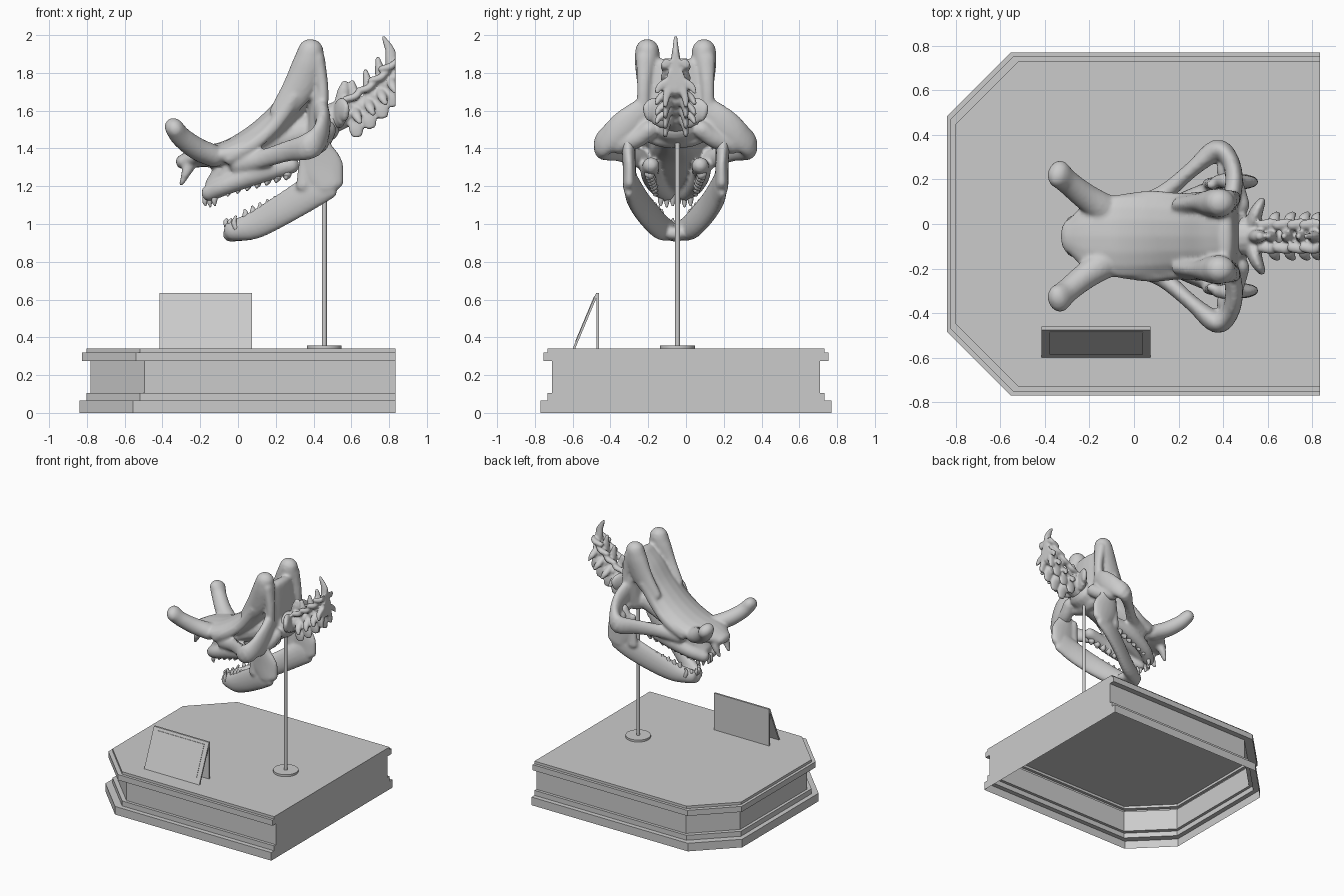
import bpy, bmesh, math
from mathutils import Vector

MID = -0.055      # skull centre line
CUT = 0.835       # flat end of plinth and neck
X, Y, Z = Vector((1, 0, 0)), Vector((0, 1, 0)), Vector((0, 0, 1))

grey = bpy.data.materials.new("plaster grey")
grey.diffuse_color = (0.6, 0.6, 0.6, 1)


def finish(name, bm, smooth=False, voxel=0, relax=4):
    bmesh.ops.recalc_face_normals(bm, faces=bm.faces[:])
    me = bpy.data.meshes.new(name)
    bm.to_mesh(me)
    bm.free()
    ob = bpy.data.objects.new(name, me)
    bpy.context.collection.objects.link(ob)
    me.materials.append(grey)
    if smooth or voxel:
        me.polygons.foreach_set("use_smooth", [True] * len(me.polygons))
    if voxel:
        r = ob.modifiers.new("fuse", 'REMESH')
        r.mode, r.voxel_size, r.use_smooth_shade = 'VOXEL', voxel, True
        s = ob.modifiers.new("relax", 'SMOOTH')
        s.factor, s.iterations = 0.5, relax
    return ob


def spline(pts, n=4):
    # smooth curve through tuples of any length
    P = [Vector(p) for p in pts]
    P = [2 * P[0] - P[1]] + P + [2 * P[-1] - P[-2]]
    out = []
    for i in range(1, len(P) - 2):
        a, b, c, d = P[i - 1:i + 3]
        for k in range(n):
            t = k / n
            out.append(0.5 * (2 * b + (c - a) * t + (2 * a - 5 * b + 4 * c - d) * t * t
                              + (3 * b - a - 3 * c + d) * t ** 3))
    return out + [P[-2]]


def loft(bm, pts, ref=Y, side=1, seg=16):
    # tube through (x, y, z, half size along ref, other half size), rounded ends
    S = spline(pts)
    C = [Vector((p[0], side * p[1], p[2])) for p in S]
    R = [(max(p[3], 0.004), max(p[4], 0.004)) for p in S]
    T = [(C[min(i + 1, len(C) - 1)] - C[max(i - 1, 0)]).normalized() for i in range(len(C))]
    rows = list(zip(C, T, R))

    def cap(c, t, r, sgn):
        m = min(r)
        return [(c + t * sgn * m * math.sin(u), t, (r[0] * math.cos(u), r[1] * math.cos(u)))
                for u in (0.5, 0.95, 1.3)]
    rows = cap(*rows[0], -1)[::-1] + rows + cap(*rows[-1], 1)
    rings = []
    for c, t, (a, b) in rows:
        s = (ref - t * ref.dot(t)).normalized()
        n = t.cross(s)
        rings.append([bm.verts.new(c + s * a * math.cos(q) + n * b * math.sin(q))
                      for q in (2 * math.pi * k / seg for k in range(seg))])
    for p, q in zip(rings, rings[1:]):
        for k in range(seg):
            bm.faces.new((p[k], p[k - 1], q[k - 1], q[k]))
    bm.faces.new(rings[0])
    bm.faces.new(rings[-1][::-1])


def both(bm, pts, ref=Y):
    for side in (1, -1):
        loft(bm, pts, ref, side)


def place(bm):
    bmesh.ops.translate(bm, verts=bm.verts[:], vec=(0, MID, 0))


# plinth: moulded shell with two cut corners, open underneath
bm = bmesh.new()
rings = []
for d, z in ((0, 0), (0, .065), (.037, .065), (.037, .105), (.06, .105), (.06, .275),
             (.015, .275), (.015, .32), (.037, .32), (.037, .34)):
    half = [(CUT, .77 - d), (-.555 + d, .77 - d), (-.84 + d, .485 - d)]
    ring = half + [(x, -y) for x, y in reversed(half)]
    rings.append([bm.verts.new((x, y, z)) for x, y in ring])
for p, q in zip(rings, rings[1:]):
    for k in range(6):
        bm.faces.new((p[k - 1], p[k], q[k], q[k - 1]))
bm.faces.new(rings[-1])
finish("plinth", bm)


# label stand: leaning panel, raised plate and upright back
def slab(name, x0, x1, foot, top, thick):
    bm = bmesh.new()
    quad = [(foot[0], foot[1]), (top[0], top[1]), (top[0] + thick, top[1]), (foot[0] + thick, foot[1])]
    f = bm.faces.new([bm.verts.new((x0, y, z)) for y, z in quad])
    g = bmesh.ops.extrude_face_region(bm, geom=[f])["geom"]
    bmesh.ops.translate(bm, vec=(x1 - x0, 0, 0), verts=[v for v in g if isinstance(v, bmesh.types.BMVert)])
    finish(name, bm)


slab("label_panel", -.415, .075, (-.60, .34), (-.476, .635), .013)
slab("label_plate", -.38, .04, (-.587, .378), (-.488, .615), .008)
slab("label_back", -.415, .075, (-.473, .34), (-.473, .635), .012)

# support pole and foot disc
for name, r, z0, z1 in (("support_pole", .013, .34, 1.56), ("pole_foot", .092, .34, .356)):
    bm = bmesh.new()
    bmesh.ops.create_cone(bm, cap_ends=True, segments=32, radius1=r, radius2=r, depth=z1 - z0)
    bmesh.ops.translate(bm, verts=bm.verts[:], vec=(.457, -.045, (z0 + z1) / 2))
    finish(name, bm, True)
    ob = bpy.context.collection.objects[name]
    bpy.context.view_layer.objects.active = ob
    ob.select_set(True)
    bpy.ops.object.shade_smooth_by_angle()
    ob.select_set(False)

# skull
bm = bmesh.new()
# face and roof
loft(bm, [(-.29, 0, 1.33, .08, .04), (-.2, 0, 1.355, .16, .055), (-.05, 0, 1.375, .19, .07),
          (.12, 0, 1.46, .185, .085), (.26, 0, 1.60, .175, .08), (.35, 0, 1.74, .17, .07), (.40, 0, 1.83, .14, .045)])
# skull base and snout
loft(bm, [(.46, 0, 1.51, .12, .08), (.3, 0, 1.47, .11, .1), (.12, 0, 1.40, .14, .09),
          (-.03, 0, 1.30, .13, .08), (-.13, 0, 1.21, .08, .045)])
# occiput plate and condyles
loft(bm, [(.41, 0, 1.46, .17, .06), (.42, 0, 1.56, .2, .055), (.42, 0, 1.7, .19, .045), (.41, 0, 1.84, .16, .04)])
both(bm, [(.45, .05, 1.55, .045, .05), (.51, .05, 1.55, .04, .045)])
# rear crests
both(bm, [(.22, .14, 1.58, .04, .06), (.32, .15, 1.72, .05, .085), (.37, .15, 1.84, .065, .085),
          (.385, .15, 1.915, .065, .07)])
both(bm, [(.44, .17, 1.5, .04, .03), (.45, .17, 1.7, .035, .03), (.425, .16, 1.88, .05, .035)])
# brow ridges
both(bm, [(-.05, .16, 1.35, .03, .04), (.08, .18, 1.42, .025, .035), (.2, .17, 1.53, .025, .035),
          (.3, .17, 1.68, .03, .04)])
# nose horns and nasal points
both(bm, [(-.13, .12, 1.36, .07, .06), (-.22, .18, 1.40, .06, .06), (-.3, .245, 1.46, .055, .055),
          (-.338, .28, 1.51, .065, .05)])
both(bm, [(-.25, .06, 1.33, .035, .04), (-.275, .065, 1.27, .03, .025), (-.3, .06, 1.21, .015, .012)])
# cheek arches
both(bm, [(.0, .13, 1.32, .06, .05), (.13, .19, 1.345, .05, .04), (.26, .3, 1.385, .055, .035),
          (.37, .385, 1.41, .07, .05), (.43, .345, 1.46, .07, .04), (.45, .26, 1.53, .08, .04),
          (.44, .17, 1.6, .07, .04)], Z)
both(bm, [(.42, .3, 1.42, .05, .05), (.45, .21, 1.45, .05, .05), (.47, .14, 1.5, .05, .05)], Z)
# upper jaw rails
both(bm, [(.28, .13, 1.31, .045, .045), (.1, .135, 1.27, .05, .06), (-.06, .1, 1.205, .05, .05),
          (-.15, .05, 1.165, .045, .045)])
place(bm)
finish("skull", bm, voxel=.011)

# lower jaw
bm = bmesh.new()
both(bm, [(-.03, .035, .965, .055, .045), (.09, .09, .995, .075, .045), (.25, .17, 1.085, .085, .04),
          (.38, .22, 1.165, .09, .04), (.47, .24, 1.22, .09, .035)], Z)
both(bm, [(.48, .245, 1.2, .085, .035), (.45, .245, 1.3, .11, .035), (.425, .25, 1.4, .08, .035),
          (.43, .25, 1.47, .05, .04)], X)
both(bm, [(.35, .235, 1.2, .045, .03), (.355, .235, 1.32, .035, .025), (.35, .23, 1.42, .025, .02)], X)
loft(bm, [(-.04, 0, .945, .05, .04), (.07, 0, .95, .07, .035)])
place(bm)
finish("lower_jaw", bm, voxel=.011)

# teeth: cheek rows, then canines and incisors
bm = bmesh.new()
for i in range(7):
    t = i / 6
    s = .017 + .009 * t
    x, y, z = -.05 + .31 * t, .1 + .035 * t, 1.165 + .09 * t
    both(bm, [(x, y, z + .03, s, s), (x - .003, y + .005, z, s, s * .9), (x - .005, y + .01, z - .012, s * .6, s * .4)])
    x, y, z = .04 + .24 * t, .075 + .105 * t, 1.055 + .1 * t
    both(bm, [(x, y, z - .03, s, s), (x, y, z, s * .8, s * .9), (x - .004, y, z + .018, s * .5, s * .4)])
for k in range(3):
    y = .015 + .032 * k
    both(bm, [(-.17 + .025 * k, y, 1.16, .016, .016), (-.175 + .025 * k, y, 1.12, .014, .014),
              (-.172 + .025 * k, y, 1.10 - .006 * (k == 1), .007, .006)])
    both(bm, [(-.055 + .022 * k, y, .98, .016, .016), (-.065 + .022 * k, y, 1.01, .013, .013),
              (-.06 + .024 * k, y, 1.025 + .015 * (k == 2), .006, .006)])
place(bm)
finish("teeth", bm, smooth=True)

# neck: first vertebra with broad wings, then a rising row of spined ones
bm = bmesh.new()
loft(bm, [(.5, 0, 1.56, .09, .08), (.56, 0, 1.585, .075, .075)])
both(bm, [(.53, .05, 1.57, .07, .035), (.55, .11, 1.6, .07, .03), (.57, .15, 1.59, .05, .02)], Z)
loft(bm, [(.54, 0, 1.6, .03, .04), (.56, 0, 1.7, .03, .035), (.565, 0, 1.74, .02, .02)])
for i, (x, z) in enumerate(((.62, 1.60), (.69, 1.645), (.755, 1.70), (.81, 1.76))):
    h = .15 + .012 * i
    loft(bm, [(x - .035, 0, z - .02, .05, .05), (x, 0, z, .04, .042), (x + .035, 0, z + .02, .05, .05)])
    # spine
    loft(bm, [(x, 0, z + .03, .04, .025), (x - .005, 0, z + h * .65, .025, .025), (x - .015, 0, z + h, .014, .013)])
    # joint arms, side wings and lower flanges
    both(bm, [(x - .05, .05, z + .06, .022, .018), (x, .055, z + .075, .025, .02), (x + .04, .045, z + .11, .02, .014)])
    both(bm, [(x, .03, z, .025, .025), (x + .01, .08, z - .03, .025, .02), (x + .025, .1, z - .06, .015, .012)], X)
    both(bm, [(x - .005, .03, z - .02, .03, .025), (x + .005, .05, z - .09, .04, .018),
              (x + .01, .055, z - .13, .03, .012)], X)
# tall last spine
loft(bm, [(.82, 0, 1.8, .03, .02), (.825, 0, 1.87, .02, .022), (.80, 0, 1.93, .016, .024), (.77, 0, 1.988, .01, .01)])
for v in bm.verts:
    v.co.x = min(v.co.x, CUT)
place(bm)
finish("neck_vertebrae", bm, voxel=.008, relax=2)
